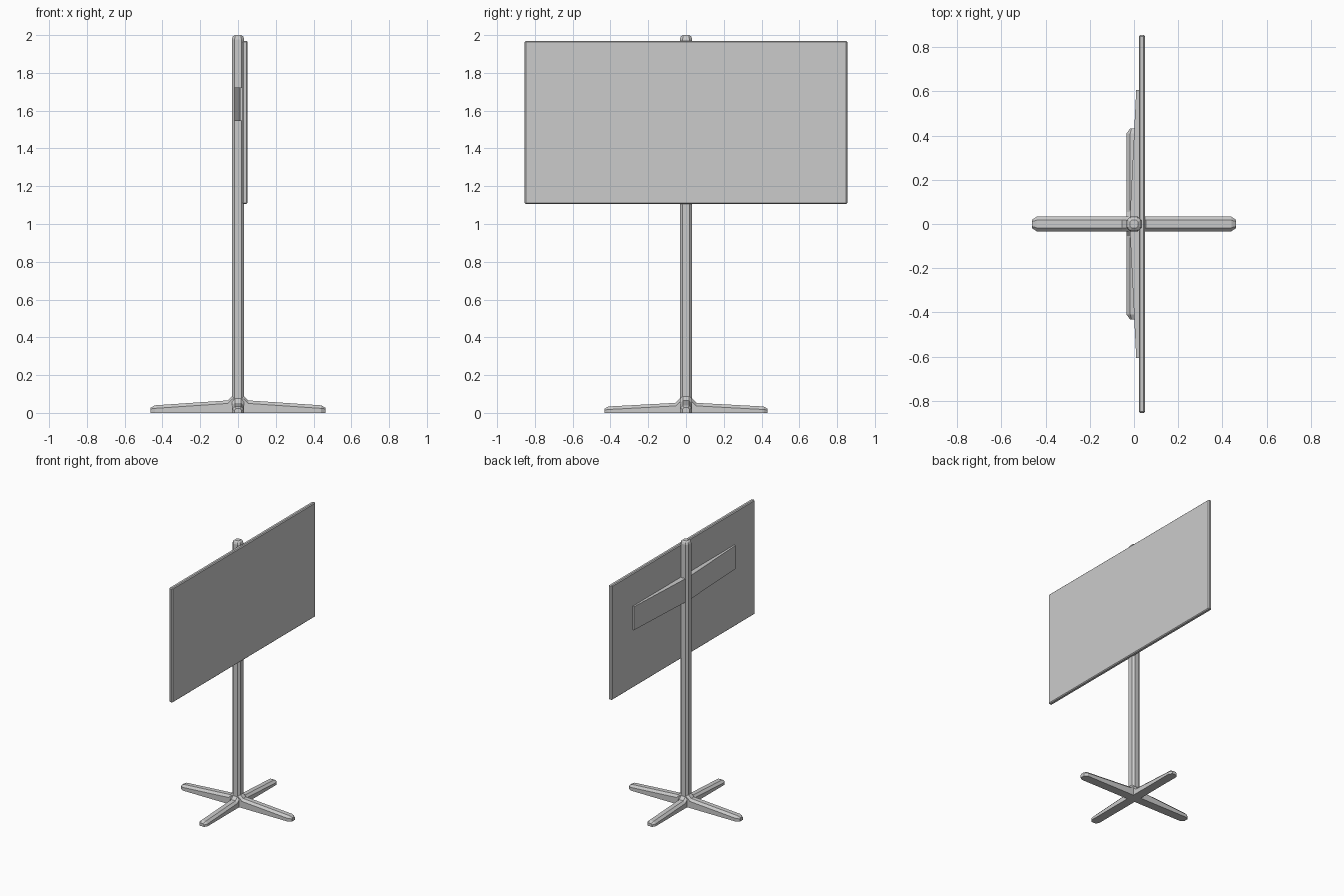
import bpy, bmesh
from mathutils import Matrix
from math import radians

if "Cube" in bpy.data.objects:
    bpy.data.objects.remove(bpy.data.objects["Cube"])


def finish(name, bm):
    bmesh.ops.recalc_face_normals(bm, faces=bm.faces)
    me = bpy.data.meshes.new(name)
    bm.to_mesh(me)
    bm.free()
    ob = bpy.data.objects.new(name, me)
    bpy.context.collection.objects.link(ob)
    return ob


def loft(name, rings, turn=0):
    """Skin a list of equal-length rings and cap both ends."""
    bm = bmesh.new()
    loops = [[bm.verts.new(p) for p in r] for r in rings]
    n = len(loops[0])
    for a, b in zip(loops, loops[1:]):
        for i in range(n):
            j = (i + 1) % n
            bm.faces.new((a[i], a[j], b[j], b[i]))
    bm.faces.new(loops[0])
    bm.faces.new(loops[-1])
    bm.transform(Matrix.Rotation(radians(turn), 4, 'Z'))
    return finish(name, bm)


# Post: square with chamfered corners and a bevelled cap
def post_ring(z, h, c):
    return [(h, -c, z), (h, c, z), (c, h, z), (-c, h, z),
            (-h, c, z), (-h, -c, z), (-c, -h, z), (c, -h, z)]


loft("post", [post_ring(0, .033, .018), post_ring(1.978, .033, .018),
              post_ring(1.992, .028, .015), post_ring(2.0, .018, .010)])


# Feet: tapered bars with chamfered top edges and blunt tips
def foot_ring(d, h, w=.033, c=.016):
    return [(d, -w, 0), (d, -w, h - c), (d, c - w, h),
            (d, w - c, h), (d, w, h - c), (d, w, 0)]


def foot(name, length, h_tip, h_mid, turn):
    rings = [foot_ring(0, h_mid + .025), foot_ring(.031, h_mid + .022),
             foot_ring(.055, h_mid - .002),
             foot_ring(length - .022, h_tip),
             foot_ring(length, h_tip - .012, .018, .007)]
    loft(name, rings, turn)


for name, length, h_tip, h_mid, turn in (
        ("right_foot", .462, .040, .068, 0), ("left_foot", .462, .040, .068, 180),
        ("back_foot", .432, .034, .055, 90), ("front_foot", .432, .034, .055, -90)):
    foot(name, length, h_tip, h_mid, turn)

# Sign panel: thin slab with bevelled edges
bm = bmesh.new()
bmesh.ops.create_cube(bm, size=1, matrix=Matrix.Translation((.036, 0, 1.5375))
                      @ Matrix.Diagonal((.028, 1.708, .865, 1)))
panel = finish("panel", bm)
bev = panel.modifiers.new("edge_bevel", 'BEVEL')
bev.width = .006
bev.segments = 1

# Rear bracket: wide bar thinning towards both ends
loft("bracket", [[(b, y, 1.545), (.03, y, 1.545), (.03, y, 1.722), (b, y, 1.722)]
                 for y, b in ((-.605, .010), (0, -.020), (.605, .010))])
